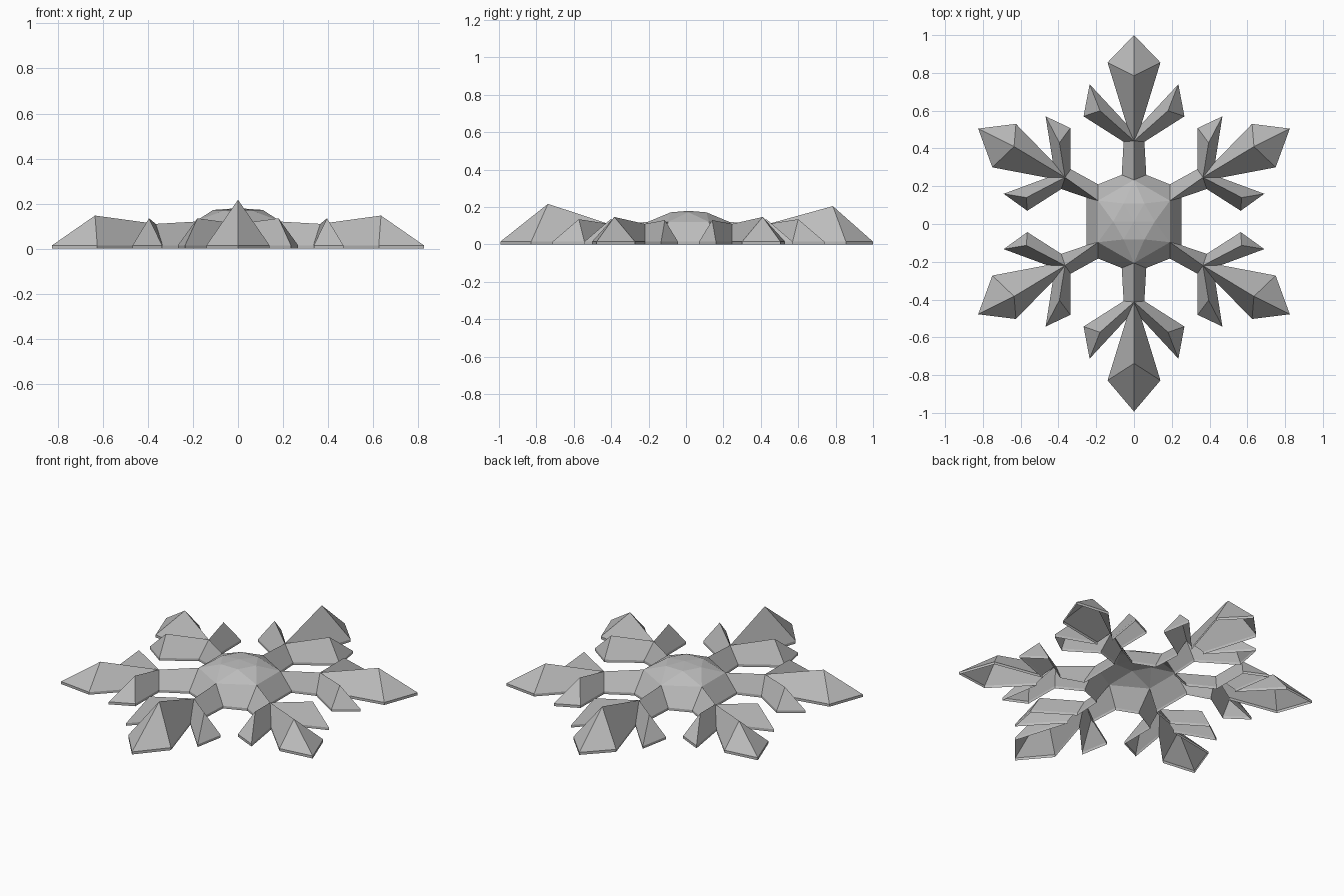
import bpy, bmesh
from math import sin, cos, radians
from mathutils import Vector

if "Cube" in bpy.data.objects:
    bpy.data.objects.remove(bpy.data.objects["Cube"])

RIM = 0.015      # height of the thin wall round the outline
MID = 0.0135     # y of the hub centre

grey = bpy.data.materials.new("plain_grey")
grey.use_nodes = True
grey.diffuse_color = (0.5, 0.5, 0.5, 1)
grey.node_tree.nodes["Principled BSDF"].inputs["Base Color"].default_value = (0.5, 0.5, 0.5, 1)


def build(name, faces):
    """Open faceted shell from roof faces, with a thin wall under its outline."""
    bm = bmesh.new()
    for f in faces:
        face = bm.faces.new([bm.verts.new(p) for p in f])
        face.normal_update()
        if face.normal.z < 0:
            face.normal_flip()
    bmesh.ops.remove_doubles(bm, verts=bm.verts, dist=0.0005)
    outline = [e for e in bm.edges if e.is_boundary
               and all(abs(v.co.z - RIM) < 1e-4 for v in e.verts)]
    new = bmesh.ops.extrude_edge_only(bm, edges=outline)["geom"]
    for v in new:
        if isinstance(v, bmesh.types.BMVert):
            v.co.z = 0
    mesh = bpy.data.meshes.new(name)
    bm.to_mesh(mesh)
    bm.free()
    mesh.materials.append(grey)
    obj = bpy.data.objects.new(name, mesh)
    bpy.context.collection.objects.link(obj)


def polar(r, deg, z):
    return Vector((r * cos(radians(deg)), MID + r * sin(radians(deg)), z))


def half_arm(ridge, base):
    """One side of an arm: stem, side leaf and half of the main leaf."""
    start, joint, leaf_top, peak = [Vector(p) for p in ridge]
    root, notch, corner, leaf_tip, valley, side, tip = [Vector((*p, RIM)) for p in base]
    return [(root, notch, joint, start),
            (notch, corner, leaf_top, joint),
            (corner, leaf_tip, leaf_top),
            (leaf_tip, valley, joint, leaf_top),
            (valley, side, peak, joint),
            (side, tip, peak)]


def mirrored(faces, mx, my):
    return [[Vector((-p.x if mx else p.x, 2 * MID - p.y if my else p.y, p.z))
             for p in f] for f in faces]


# Upright arms: one half, mirrored across x
for name, my, tip_y, peak in (("back_arm", False, 1.0, (0, 0.785, 0.205)),
                              ("front_arm", True, 1.02, (0, 0.765, 0.217))):
    half = half_arm(
        [polar(0.22, 90, 0.12), (0, 0.44, 0.11), (0.18, 0.6, 0.135), peak],
        [(0.065, 0.26), (0.055, 0.435), (0.267, 0.57), (0.235, 0.74),
         (0.04, 0.53), (0.14, 0.855), (0, tip_y)])
    build(name, mirrored(half, False, my) + mirrored(half, True, my))

# Slanted arms: two halves, mirrored to the four corners
ridge = [polar(0.22, 30, 0.12), (0.365, 0.247, 0.11)]
peak, tip = (0.635, 0.41, 0.147), (0.825, 0.505)
slanted = half_arm(
    ridge + [(0.395, 0.43, 0.135), peak],
    [(0.19, 0.21), (0.335, 0.29), (0.337, 0.508), (0.468, 0.57),
     (0.43, 0.33), (0.625, 0.53), tip])
slanted += half_arm(
    ridge + [(0.57, 0.14, 0.13), peak],
    [(0.252, 0.14), (0.385, 0.185), (0.565, 0.07), (0.69, 0.16),
     (0.46, 0.245), (0.75, 0.30), tip])
for name, mx, my in (("back_left_arm", False, False), ("back_right_arm", True, False),
                     ("front_left_arm", False, True), ("front_right_arm", True, True)):
    build(name, mirrored(slanted, mx, my))

# Hub: faceted dome with a sloping panel between each pair of arms
ring = [polar(0.22, 30 + 60 * i, 0.12) for i in range(6)]
crown = [polar(0.11, 60 * i, 0.172) for i in range(6)]
top = Vector((0, MID, 0.18))
hub = []
for i in range(6):
    j = (i + 1) % 6
    hub += [(top, crown[i], crown[j]), (crown[i], ring[i], crown[j]),
            (ring[i], ring[j], crown[j])]
panels = [(Vector((0.065, 0.26, RIM)), Vector((0.19, 0.21, RIM)), ring[0], ring[1])]
for mx in (False, True):
    for my in (False, True):
        hub += mirrored(panels, mx, my)
for s in (1, -1):
    lo, hi = polar(0.22, -30, 0.12), polar(0.22, 30, 0.12)
    ends = [Vector((0.252, 2 * MID - 0.14, RIM)), Vector((0.252, 0.14, RIM))]
    hub += mirrored([(ends[0], ends[1], hi, lo)], s < 0, False)
build("hub", hub)
